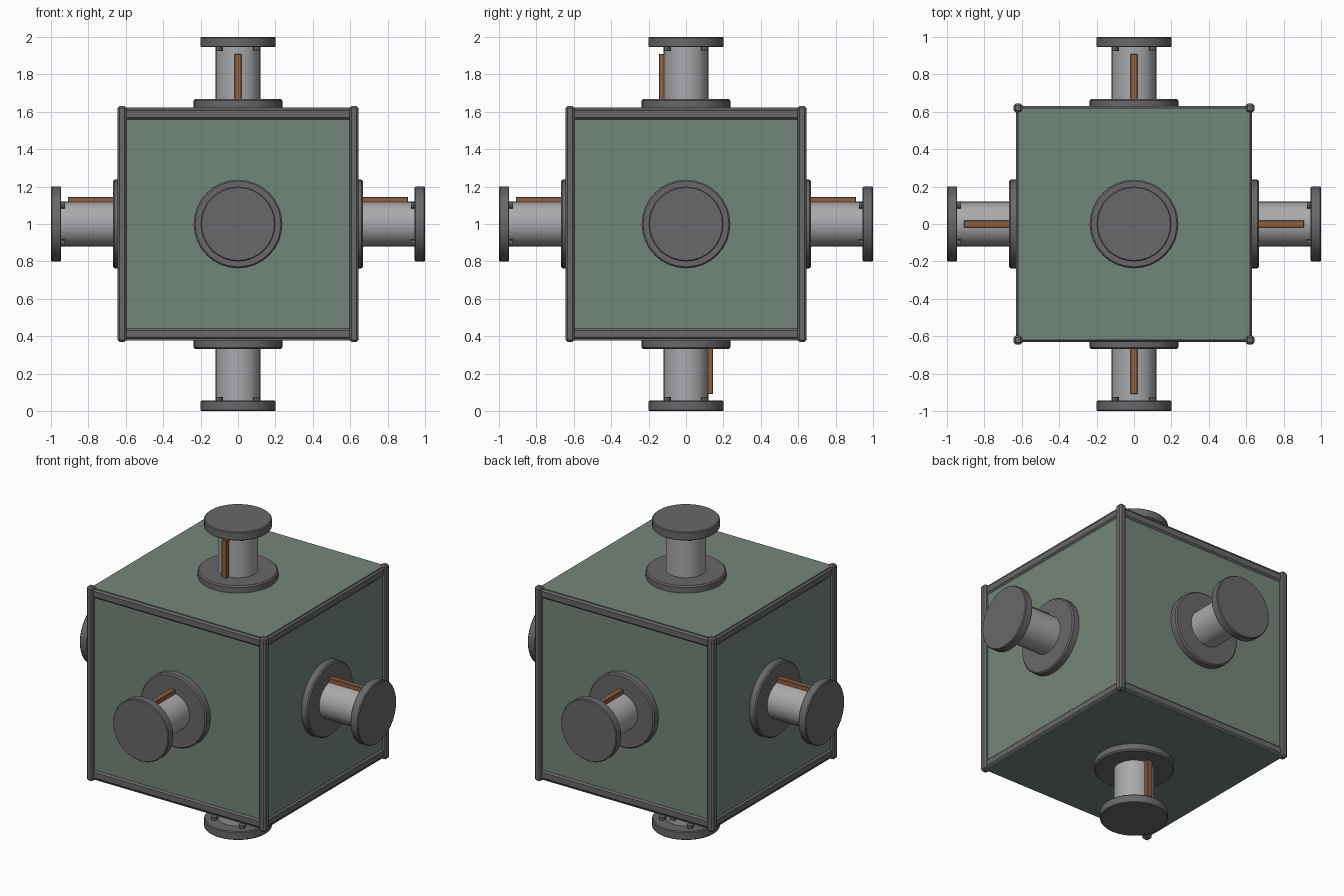
import bpy
import bmesh
from math import radians, cos, sin
from mathutils import Matrix, Vector

default_cube = bpy.data.objects.get("Cube")
if default_cube:
    bpy.data.objects.remove(default_cube, do_unlink=True)


def material(name, rgb):
    m = bpy.data.materials.new(name)
    m.use_nodes = True
    m.diffuse_color = (*rgb, 1)
    bsdf = m.node_tree.nodes["Principled BSDF"]
    bsdf.inputs["Base Color"].default_value = (*rgb, 1)
    return m


GREEN = material("muted green", (0.175, 0.24, 0.195))
DARK = material("dark steel", (0.14, 0.14, 0.147))
STEEL = material("light steel", (0.40, 0.40, 0.42))
COPPER = material("copper brown", (0.28, 0.115, 0.05))

CENTRE = Matrix.Translation((0, 0, 1))
parts = []


def finish(name, bm, mat, place, bevel):
    """Bevel the hard edges, place the mesh and link it as a named object."""
    if bevel:
        hard = [e for e in bm.edges if e.calc_face_angle(0) > radians(40)]
        bmesh.ops.bevel(bm, geom=hard, offset=bevel, segments=1, affect='EDGES')
    bm.transform(place)
    bmesh.ops.recalc_face_normals(bm, faces=bm.faces)
    mesh = bpy.data.meshes.new(name)
    bm.to_mesh(mesh)
    bm.free()
    mesh.materials.append(mat)
    obj = bpy.data.objects.new(name, mesh)
    bpy.context.collection.objects.link(obj)
    parts.append(obj)


def box(name, centre, size, mat, place=CENTRE, bevel=0.0):
    bm = bmesh.new()
    bmesh.ops.create_cube(bm, size=1)
    bm.transform(Matrix.Translation(centre) @ Matrix.Diagonal((*size, 1)))
    finish(name, bm, mat, place, bevel)


def disc(name, radius, start, end, mat, place, bevel=0.0, sides=32, offset=(0, 0)):
    """Cylinder along the local z axis from start to end."""
    bm = bmesh.new()
    bmesh.ops.create_cone(bm, cap_ends=True, segments=sides, radius1=radius,
                          radius2=radius, depth=end - start)
    bm.transform(Matrix.Translation((*offset, (start + end) / 2)))
    finish(name, bm, mat, place, bevel)


# Central hull
HALF = 0.62
box("hull", (0, 0, 0), (2 * HALF, 2 * HALF, 2 * HALF + 0.005), GREEN)

# Corner posts
for sx, side in ((-1, "right"), (1, "left")):
    for sy, end in ((-1, "front"), (1, "back")):
        box(f"corner_post_{end}_{side}", (sx * HALF, sy * HALF, 0),
            (0.046, 0.046, 1.26), DARK, bevel=0.01)

# Rails along the top and bottom of each wall
for i, wall in enumerate(("front", "left", "back", "right")):
    turn = CENTRE @ Matrix.Rotation(radians(90 * i), 4, 'Z')
    for sz, level in ((-1, "lower"), (1, "upper")):
        box(f"{level}_rail_{wall}", (0, -0.605, sz * 0.588),
            (1.22, 0.05, 0.056), DARK, turn, bevel=0.01)

# Docking ports: outward axis and the side that carries the copper bar
PORTS = {
    "front": ((0, -1, 0), (0, 0, 1)),
    "back": ((0, 1, 0), (0, 0, 1)),
    "left": ((1, 0, 0), (0, 0, 1)),
    "right": ((-1, 0, 0), (0, 0, 1)),
    "top": ((0, 0, 1), (0, -1, 0)),
    "bottom": ((0, 0, -1), (0, 1, 0)),
}
for port, (axis, up) in PORTS.items():
    axis, up = Vector(axis), Vector(up)
    frame = Matrix((up.cross(axis), up, axis)).transposed().to_4x4()
    place = CENTRE @ frame
    disc(f"{port}_base_flange", 0.237, 0.61, 0.667, DARK, place, bevel=0.008)
    disc(f"{port}_neck", 0.119, 0.64, 0.99, STEEL, place)
    disc(f"{port}_end_cap", 0.2, 0.945, 1.0, DARK, place, bevel=0.005)
    box(f"{port}_bar", (0, 0.125, 0.787), (0.036, 0.04, 0.246), COPPER, place,
        bevel=0.003)
    # Bolt heads behind the end cap
    for k in range(4):
        a = radians(45 + 90 * k)
        disc(f"{port}_bolt_{k + 1}", 0.019, 0.925, 0.96, DARK, place, sides=8,
             offset=(0.143 * cos(a), 0.143 * sin(a)))

# Smooth the round walls and keep the rims sharp
bpy.ops.object.select_all(action='DESELECT')
for obj in parts:
    obj.select_set(True)
bpy.context.view_layer.objects.active = parts[0]
bpy.ops.object.shade_smooth_by_angle(angle=radians(30))
